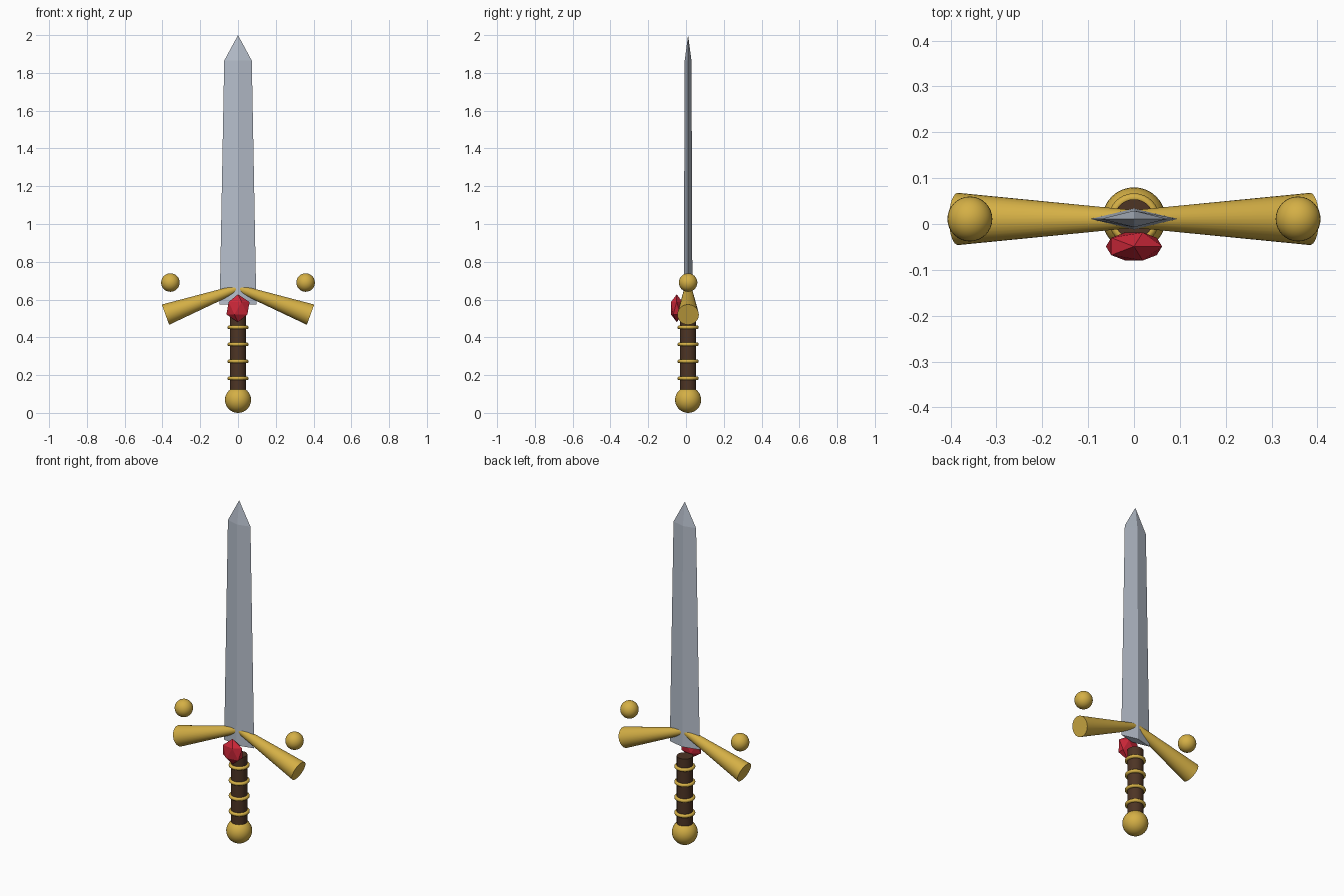
import bpy, bmesh, math
from mathutils import Vector

if "Cube" in bpy.data.objects:
    bpy.data.objects.remove(bpy.data.objects["Cube"], do_unlink=True)

Y = 0.011  # depth of the sword's axis


def material(name, rgb):
    m = bpy.data.materials.new(name)
    m.use_nodes = True
    m.diffuse_color = (*rgb, 1)
    m.node_tree.nodes["Principled BSDF"].inputs["Base Color"].default_value = (*rgb, 1)
    return m


steel = material("steel", (0.47, 0.52, 0.60))
gold = material("gold", (0.66, 0.43, 0.06))
leather = material("dark leather", (0.075, 0.035, 0.018))
ruby = material("ruby red", (0.60, 0.02, 0.04))


def finish(name, mat, smooth=True):
    ob = bpy.context.object
    ob.name = ob.data.name = name
    ob.data.materials.append(mat)
    if smooth:
        bpy.ops.object.shade_smooth_by_angle(angle=math.radians(40))
    return ob


def ball(name, x, z, r):
    bpy.ops.mesh.primitive_uv_sphere_add(segments=32, ring_count=16, radius=r, location=(x, Y, z))
    finish(name, gold)


# Blade: diamond section, tapering to a shoulder and then a point
bm = bmesh.new()
rings = []
for z, w, t in ((0.575, 0.097, 0.023), (1.865, 0.073, 0.018)):
    rings.append([bm.verts.new((x, Y + y, z)) for x, y in ((w, 0), (0, t), (-w, 0), (0, -t))])
low, high = rings
tip = bm.verts.new((0, Y, 2))
bm.faces.new(low[::-1])
for i in range(4):
    j = (i + 1) % 4
    bm.faces.new((low[i], low[j], high[j], high[i]))
    bm.faces.new((high[i], high[j], tip))
mesh = bpy.data.meshes.new("blade")
bm.to_mesh(mesh)
bm.free()
blade = bpy.data.objects.new("blade", mesh)
mesh.materials.append(steel)
bpy.context.collection.objects.link(blade)

# Guard: flared arms sloping down, each with a ball above its end
for side, label in ((1, "left"), (-1, "right")):
    inner = Vector((side * 0.008, Y, 0.657))
    outer = Vector((side * 0.384, Y, 0.52))
    axis = outer - inner
    bpy.ops.mesh.primitive_cone_add(
        vertices=32, radius1=0.02, radius2=0.057, depth=axis.length,
        location=(inner + outer) / 2, rotation=axis.to_track_quat("Z", "Y").to_euler())
    finish(label + "_guard_arm", gold)
    ball(label + "_guard_ball", side * 0.358, 0.69, 0.049)

# Grip with wire rings and pommel
bpy.ops.mesh.primitive_cylinder_add(vertices=32, radius=0.043, depth=0.4, location=(0, Y, 0.315))
finish("grip", leather)
for i in range(4):
    bpy.ops.mesh.primitive_torus_add(
        major_radius=0.046, minor_radius=0.01, major_segments=32, minor_segments=12,
        location=(0, Y, 0.183 + 0.09 * i))
    finish("grip_ring_%d" % (i + 1), gold)
ball("pommel", 0, 0.069, 0.069)

# Faceted gem on the front
bpy.ops.mesh.primitive_ico_sphere_add(subdivisions=1, radius=1, location=(0, -0.049, 0.554))
gem = finish("gem", ruby, smooth=False)
gem.scale = (0.0686, 0.036, 0.074)
